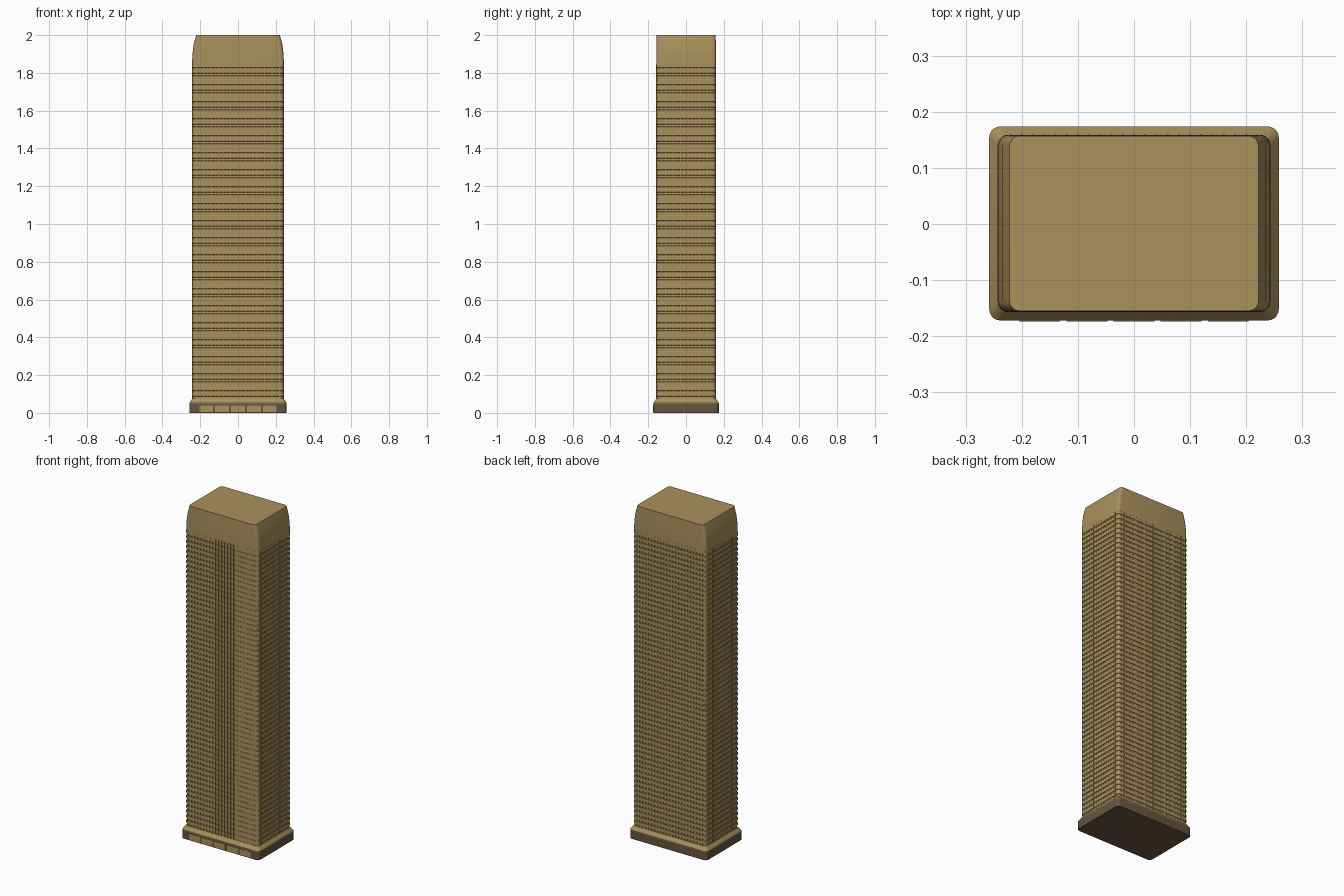
import bpy, bmesh, math

if "Cube" in bpy.data.objects:
    bpy.data.objects.remove(bpy.data.objects["Cube"])


def material(name, rgb):
    m = bpy.data.materials.new(name)
    m.diffuse_color = (*rgb, 1)
    m.use_nodes = True
    m.node_tree.nodes["Principled BSDF"].inputs["Base Color"].default_value = m.diffuse_color
    return m


TAN = material("tan_stone", (0.40, 0.28, 0.11))
DARK = material("dark_stone", (0.13, 0.09, 0.05))
CY = 0.001


def finish(name, bm, mat, smooth=False):
    bmesh.ops.recalc_face_normals(bm, faces=bm.faces)
    me = bpy.data.meshes.new(name)
    bm.to_mesh(me)
    bm.free()
    me.materials.append(mat)
    ob = bpy.data.objects.new(name, me)
    bpy.context.collection.objects.link(ob)
    if smooth:
        bpy.ops.object.select_all(action='DESELECT')
        ob.select_set(True)
        bpy.context.view_layer.objects.active = ob
        bpy.ops.object.shade_smooth_by_angle(angle=math.radians(25))
    return ob


def ring(bm, hx, hy, z, r, seg=5):
    """Rounded rectangle of vertices at height z."""
    vs = []
    for k, (sx, sy) in enumerate([(1, 1), (-1, 1), (-1, -1), (1, -1)]):
        for i in range(seg + 1):
            a = math.pi / 2 * (k + i / seg)
            vs.append(bm.verts.new((sx * (hx - r) + r * math.cos(a),
                                    CY + sy * (hy - r) + r * math.sin(a), z)))
    return vs


def loft(name, levels, mat):
    """Skin a stack of (half x, half y, z, corner radius) sections."""
    bm = bmesh.new()
    rings = [ring(bm, *lv) for lv in levels]
    for a, b in zip(rings, rings[1:]):
        n = len(a)
        for i in range(n):
            bm.faces.new((a[i], a[(i + 1) % n], b[(i + 1) % n], b[i]))
    bm.faces.new(rings[0][::-1])
    bm.faces.new(rings[-1])
    return finish(name, bm, mat, True)


def box(bm, x, y, z, sx, sy, sz):
    vs = bmesh.ops.create_cube(bm, size=1)["verts"]
    for v in vs:
        v.co = (x + v.co.x * sx, CY + y + v.co.y * sy, z + v.co.z * sz)


HX, HY, R = 0.243, 0.158, 0.018
Z0, Z1, FLOORS = 0.075, 1.845, 59
STEP = (Z1 - Z0) / FLOORS
IN = 0.003

# Plinth and its sloping cap
loft("plinth", [(0.258, 0.173, 0, 0.02), (0.258, 0.173, 0.047, 0.02)], DARK)
loft("plinth_cap", [(0.258, 0.173, 0.047, 0.02), (0.258, 0.173, 0.052, 0.02),
                    (HX, HY, 0.075, R)], TAN)

# Entrance panels along the front
bm = bmesh.new()
for i in range(5):
    box(bm, -0.168 + i * 0.084, -0.172, 0.0215, 0.073, 0.005, 0.035)
finish("entrance_panels", bm, TAN)

# Shaft: a recessed window band and a projecting floor edge per storey
levels = []
for i in range(FLOORS):
    z = Z0 + i * STEP
    for d, t in ((IN, 0), (IN, 0.40), (0, 0.45), (0, 0.99)):
        levels.append((HX - d, HY - d, z + t * STEP, R - d))
loft("floors", levels, TAN)

# Slim mullions across the window bands on all four sides
bm = bmesh.new()
zc, zh = (Z0 + Z1) / 2, Z1 - Z0
for s in (-1, 1):
    for i in range(23):
        box(bm, -0.22 + i * 0.02, s * (HY - 0.002), zc, 0.004, 0.005, zh)
    for i in range(14):
        box(bm, s * (HX - 0.002), -0.13 + i * 0.02, zc, 0.005, 0.004, zh)
finish("mullions", bm, TAN)

# Crown with curved ends
loft("crown", [(HX, HY, Z1, R), (0.2425, HY, 1.87, R), (0.240, 0.1575, 1.91, R),
               (0.235, 0.157, 1.95, R), (0.222, 0.156, 2.0, R)], TAN)
